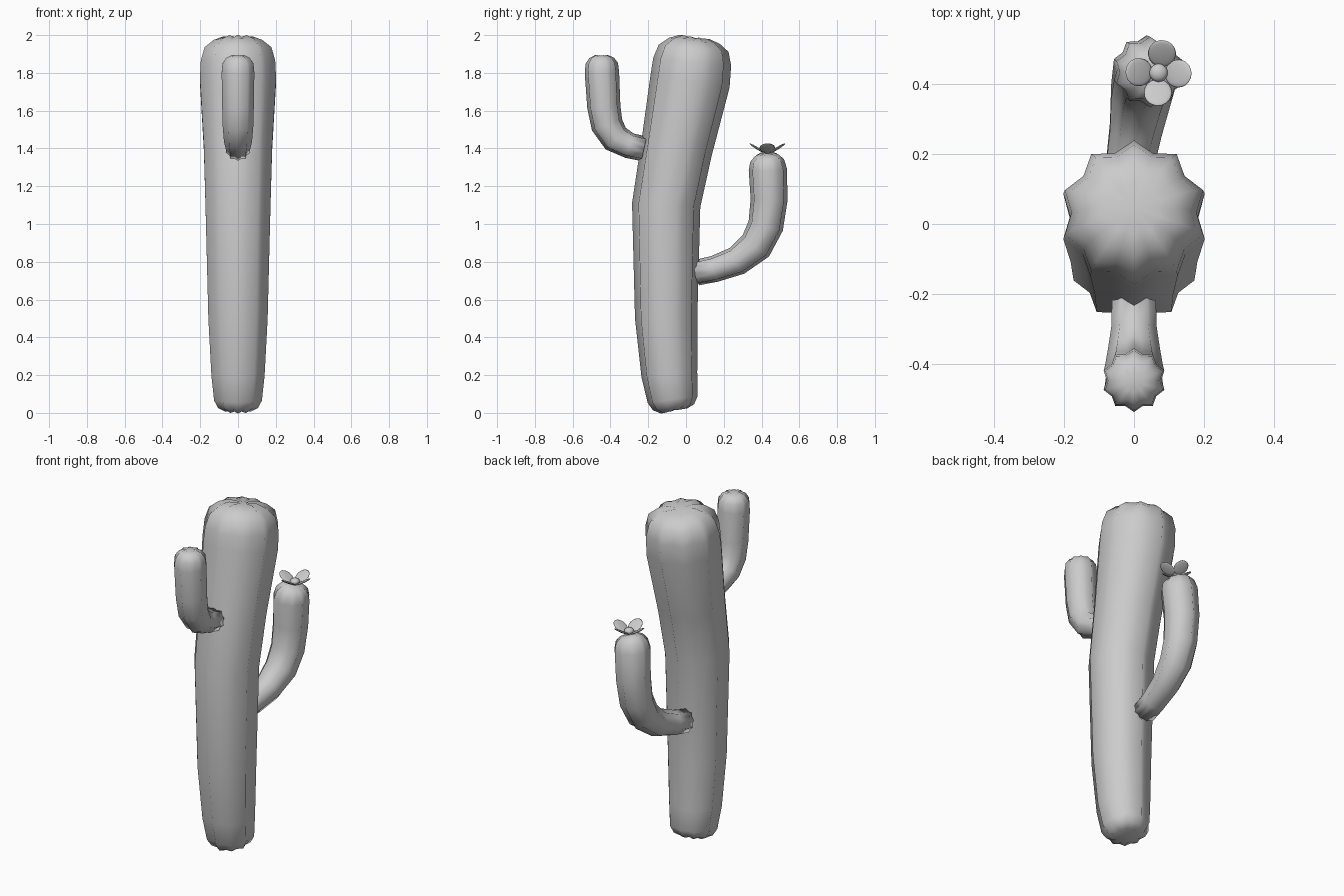
import bpy, bmesh, math
from mathutils import Vector, Matrix

if "Cube" in bpy.data.objects:
    bpy.data.objects.remove(bpy.data.objects["Cube"])

RIBS = 10


def ribbed_stem(name, rings, dip_start=False, dip_end=True):
    """Star-section tube. rings: (x, y, z, radius); caps dip between the ribs."""
    bm = bmesh.new()
    pts = [Vector(r[:3]) for r in rings]
    n, last, loops = RIBS * 2, len(rings) - 1, []
    for i, (p, ring) in enumerate(zip(pts, rings)):
        t = (pts[min(i + 1, last)] - pts[max(i - 1, 0)]).normalized()
        u = Vector((1, 0, 0))
        u = (u - t * u.dot(t)).normalized()
        v = t.cross(u)
        r = ring[3]
        dip = 0
        if dip_end and i == last - 0:
            dip = -0.12 * r
        if dip_start and i == 0:
            dip = 0.12 * r
        loop = []
        for k in range(n):
            a = math.pi / 2 + 2 * math.pi * k / n
            f = r if k % 2 == 0 else r * 0.86
            q = p + (u * math.cos(a) + v * math.sin(a)) * f
            if k % 2:
                q += t * dip
            loop.append(bm.verts.new(q))
        loops.append(loop)
    for a, b in zip(loops, loops[1:]):
        for k in range(n):
            bm.faces.new((a[k], a[(k + 1) % n], b[(k + 1) % n], b[k]))
    # close both ends with fans
    for loop in (loops[0], loops[-1]):
        c = sum((w.co for w in loop), Vector()) / n
        cv = bm.verts.new(c)
        for k in range(n):
            bm.faces.new((loop[k], loop[(k + 1) % n], cv))
    bmesh.ops.recalc_face_normals(bm, faces=bm.faces)
    me = bpy.data.meshes.new(name)
    bm.to_mesh(me)
    bm.free()
    ob = bpy.data.objects.new(name, me)
    bpy.context.collection.objects.link(ob)
    for f in me.polygons:
        f.use_smooth = True
    return ob


# Main trunk, leaning back at the top
ribbed_stem("trunk", [
    (0, -0.062, 0.010, 0.07), (0, -0.066, 0.03, 0.11), (0, -0.071, 0.07, 0.133),
    (0, -0.088, 0.20, 0.148), (0, -0.105, 0.50, 0.165), (0, -0.105, 1.10, 0.181),
    (0, -0.050, 1.40, 0.190), (0, 0.022, 1.76, 0.212), (0, 0.033, 1.86, 0.207),
    (0, 0.040, 1.93, 0.186), (0, 0.044, 1.970, 0.135), (0, 0.047, 1.990, 0.08)],
    dip_start=True)

# Upper arm towards the front
ribbed_stem("front_arm", [
    (0, -0.222, 1.398, 0.066), (0, -0.30, 1.415, 0.068), (0, -0.372, 1.452, 0.078),
    (0, -0.418, 1.525, 0.085), (0, -0.435, 1.62, 0.088), (0, -0.445, 1.80, 0.091),
    (0, -0.446, 1.85, 0.086), (0, -0.447, 1.88, 0.065), (0, -0.447, 1.894, 0.035)])

# Lower arm towards the back
ribbed_stem("back_arm", [
    (-0.03, 0.055, 0.742, 0.068), (-0.015, 0.15, 0.762, 0.070),
    (0.005, 0.27, 0.805, 0.078), (0.02, 0.37, 0.885, 0.090),
    (0.03, 0.422, 0.99, 0.094), (0.036, 0.440, 1.13, 0.098),
    (0.046, 0.433, 1.29, 0.101), (0.053, 0.430, 1.335, 0.090),
    (0.058, 0.428, 1.362, 0.065), (0.062, 0.427, 1.375, 0.035)])


# Flower on the back arm
def blob(name, matrix):
    bm = bmesh.new()
    bmesh.ops.create_uvsphere(bm, u_segments=20, v_segments=10, radius=1, matrix=matrix)
    me = bpy.data.meshes.new(name)
    bm.to_mesh(me)
    bm.free()
    for f in me.polygons:
        f.use_smooth = True
    bpy.context.collection.objects.link(bpy.data.objects.new(name, me))


centre = Matrix.Translation((0.07, 0.431, 1.372))
blob("flower_centre", Matrix.Translation((0.07, 0.431, 1.39)) @ Matrix.Diagonal((0.026, 0.026, 0.018, 1)))
for k in range(4):
    spin = Matrix.Rotation(math.radians(90 * k - 2 + (-8 if k == 1 else 0)), 4, 'Z')
    tilt = Matrix.Rotation(math.radians(-32), 4, 'Y')
    blob(f"petal_{k + 1}", centre @ spin @ Matrix.Translation((0.056, 0, 0.03)) @ tilt
         @ Matrix.Diagonal((0.045, 0.04, 0.006, 1)))
